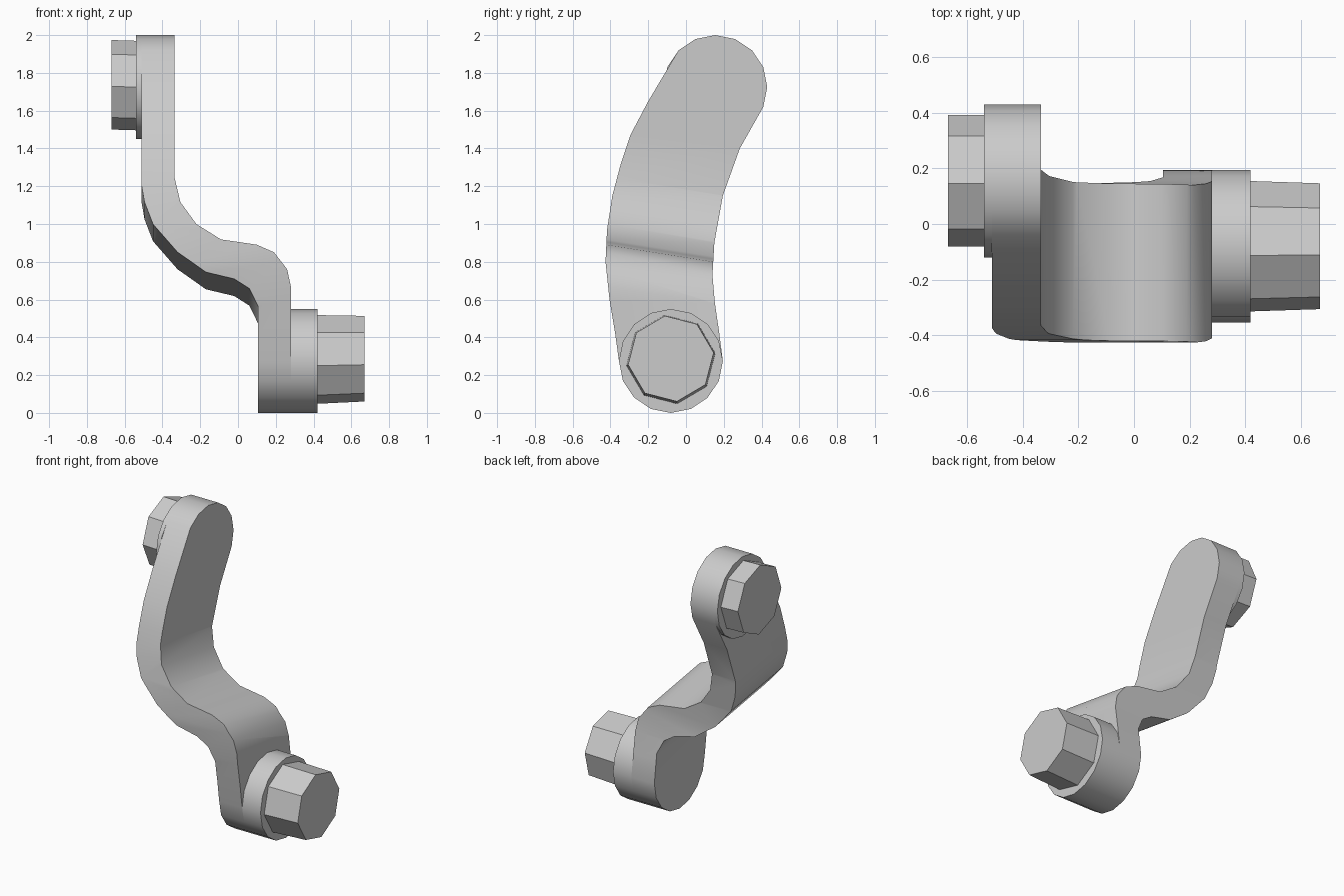
import bpy
import bmesh
import math
from mathutils import Vector

cube = bpy.data.objects.get("Cube")
if cube:
    bpy.data.objects.remove(cube, do_unlink=True)

# One plain grey metal
grey = bpy.data.materials.new("Light grey metal")
grey.use_nodes = True
grey.diffuse_color = (0.6, 0.6, 0.6, 1)
grey.node_tree.nodes["Principled BSDF"].inputs["Base Color"].default_value = (0.6, 0.6, 0.6, 1)


def loft(name, ring_a, ring_b):
    """Closed solid between two matching rings of points."""
    bm = bmesh.new()
    a = [bm.verts.new(p) for p in ring_a]
    b = [bm.verts.new(p) for p in ring_b]
    n = len(a)
    for i in range(n):
        j = (i + 1) % n
        bm.faces.new((a[i], a[j], b[j], b[i]))
    bm.faces.new(a[::-1])
    bm.faces.new(b)
    bmesh.ops.recalc_face_normals(bm, faces=bm.faces)
    mesh = bpy.data.meshes.new(name)
    bm.to_mesh(mesh)
    bm.free()
    mesh.materials.append(grey)
    obj = bpy.data.objects.new(name, mesh)
    bpy.context.collection.objects.link(obj)
    return obj


def arc(center, r, start, end, steps):
    """Points on an arc in the y-z plane, angles in degrees from +y."""
    angles = [math.radians(start + (end - start) * i / steps) for i in range(steps + 1)]
    return [(center[0] + r * math.cos(t), center[1] + r * math.sin(t)) for t in angles]


def along_x(name, ring_a, ring_b, x0, x1):
    return loft(name, [(x0, y, z) for y, z in ring_a], [(x1, y, z) for y, z in ring_b])


def make_active(obj):
    bpy.ops.object.select_all(action='DESELECT')
    obj.select_set(True)
    bpy.context.view_layer.objects.active = obj


def smooth(obj, angle=33):
    make_active(obj)
    bpy.ops.object.shade_smooth_by_angle(angle=math.radians(angle))


LOW, HIGH = (-0.08, 0.275), (0.155, 1.725)
R = 0.275

# Arm, S-bend seen from the front, swept front to back on a slight slope
upper_side = [(-0.335, 2.3), (-0.335, 1.25), (-0.305, 1.12), (-0.22, 1.0), (-0.09, 0.918),
              (0.0, 0.905), (0.1, 0.89), (0.19, 0.85), (0.26, 0.76), (0.28, 0.67), (0.28, -0.3)]
lower_side = [(0.105, -0.3), (0.105, 0.57), (0.06, 0.66), (-0.02, 0.71), (-0.17, 0.745),
              (-0.32, 0.85), (-0.45, 1.0), (-0.495, 1.12), (-0.512, 1.22), (-0.512, 2.3)]
bend = upper_side + lower_side


def slice_at(y):
    return [(x, y, z - 0.16 * (y + 0.42)) for x, z in bend]


arm = loft("arm", slice_at(-0.6), slice_at(0.6))

# Curved outline seen from the side, with round ends
outline = (arc(HIGH, R, -22.5, 135, 7)
           + [(-0.2, 1.65), (-0.295, 1.47), (-0.345, 1.32), (-0.39, 1.15), (-0.418, 0.97),
              (-0.426, 0.8), (-0.405, 0.6), (-0.375, 0.42)]
           + arc(LOW, R, 180, 360, 8)
           + [(0.175, 0.43), (0.153, 0.58), (0.14, 0.73), (0.15, 0.9), (0.195, 1.15),
              (0.285, 1.4)])
cutter = along_x("arm_outline", outline, outline, -0.8, 0.8)
cutter.hide_render = True
trim = arm.modifiers.new("Outline", 'BOOLEAN')
trim.operation = 'INTERSECT'
trim.solver = 'EXACT'
trim.object = cutter
make_active(arm)
bpy.ops.object.modifier_apply(modifier=trim.name)
bpy.data.objects.remove(cutter, do_unlink=True)
smooth(arm)

# Round bosses and eight-sided bolts at both ends
for name, center, x_arm, x_boss, x_bolt, turn, taper in (
        ("lower", LOW, 0.28, 0.42, 0.67, 8, 0.965),
        ("upper", HIGH, -0.512, -0.54, -0.67, 2, 1.0)):
    ring = arc(center, R, 0, 360, 16)[:-1]
    smooth(along_x(name + "_boss", ring, ring, x_arm, x_boss))
    base = arc((center[0], center[1] + 0.008), 0.237, turn, turn + 360, 8)[:-1]
    tip = arc((center[0], center[1] + 0.012), 0.237 * taper, turn, turn + 360, 8)[:-1]
    along_x(name + "_bolt", base, tip, x_boss, x_bolt)
